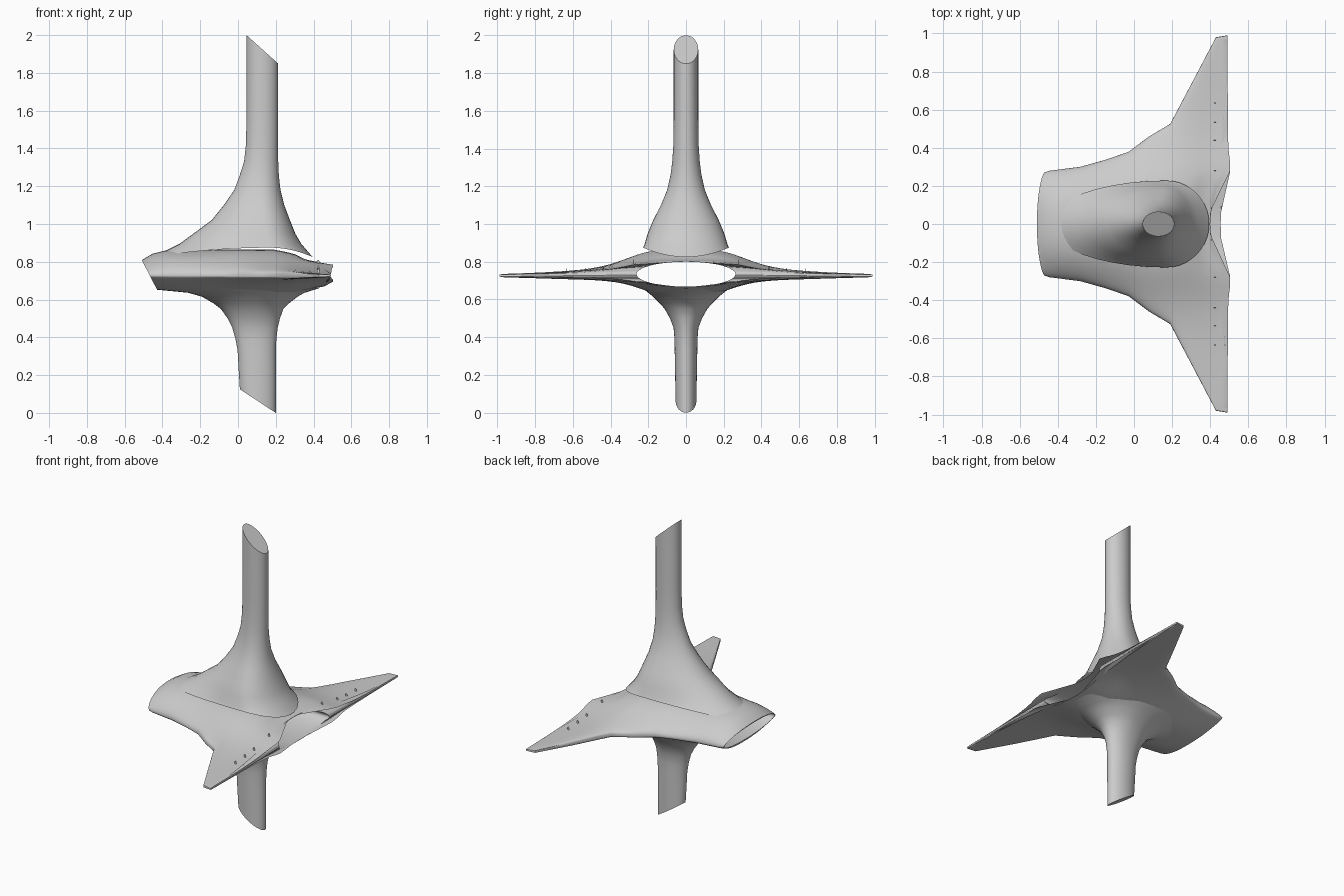
import bpy, bmesh, math

if "Cube" in bpy.data.objects:
    bpy.data.objects.remove(bpy.data.objects["Cube"])

def interp(x, pts):
    """Piecewise linear lookup in (x, value) pairs."""
    if x <= pts[0][0]:
        return pts[0][1]
    for (a, va), (b, vb) in zip(pts, pts[1:]):
        if x <= b:
            return va + (vb - va) * (x - a) / (b - a)
    return pts[-1][1]

def loft(name, rings, cap_first=False, cap_last=False, closed=False):
    bm = bmesh.new()
    vs = [[bm.verts.new(p) for p in r] for r in rings]
    n = len(vs[0])
    pairs = list(zip(vs, vs[1:]))
    if closed:
        pairs.append((vs[-1], vs[0]))
    for a, b in pairs:
        for i in range(n):
            j = (i + 1) % n
            bm.faces.new((a[i], a[j], b[j], b[i]))
    if cap_first:
        bm.faces.new(vs[0])
    if cap_last:
        bm.faces.new(vs[-1])
    bmesh.ops.recalc_face_normals(bm, faces=bm.faces)
    me = bpy.data.meshes.new(name)
    bm.to_mesh(me)
    bm.free()
    ob = bpy.data.objects.new(name, me)
    bpy.context.collection.objects.link(ob)
    bpy.ops.object.select_all(action='DESELECT')
    ob.select_set(True)
    bpy.context.view_layer.objects.active = ob
    bpy.ops.object.shade_smooth_by_angle(angle=math.radians(40))
    return ob

# Winged hull: planform, crown height, keel depth and wing thickness along x
WIDTH = [(-.51, .272), (-.48, .28), (-.3, .3), (-.15, .337), (-.03, .378),
         (.08, .46), (.19, .525), (.43, .98), (.49, .99)]
CROWN = [(-.51, .065), (-.44, .098), (-.37, .115), (-.1, .12), (.2, .12), (.4, .075), (.49, .07)]
KEEL = [(-.51, .056), (-.2, .08), (.2, .085), (.4, .06), (.49, .05)]
EDGE = [(-.51, 2), (-.1, 2.2), (.19, 4), (.43, 10)]
THICK = [(.3, 1), (.49, .35)]
REAR_TOP = [(0, .4), (.1, .405), (.2, .43), (.24, .46), (.28, .51), (.4, .495), (.9, .49)]
REAR_BOTTOM = [(0, .455), (.2, .46), (.24, .47), (.28, .51), (.4, .495), (.9, .49)]
SEG = 112

def hull_z(x, y, top):
    w = interp(x, WIDTH)
    e = interp(x, EDGE)
    close = max(0, 1 - min(1, abs(y) / w) ** e) ** (1 / e)
    t = interp(x, THICK)
    if top:
        h = .018 * t + interp(x, CROWN) / (1 + (y / .36) ** 4)
    else:
        h = -.018 * t - interp(x, KEEL) / (1 + (y / .27) ** 4)
    return .726 + h * close

def end_shift(x, y, z, top):
    # raked intake lip and scalloped rear lip
    front = max(0, min(1, (-.15 - x) / .36))
    rear = max(0, min(1, (x - .3) / .19))
    lip = interp(abs(y), REAR_TOP if top else REAR_BOTTOM)
    return (x + front * .08 * (.81 - z) / .155 + rear * (lip - .49), y, z)

outer, inner = [], []
stations = [-.51, -.495, -.48, -.44, -.4, -.37, -.3, -.22, -.15, -.09, -.03, .03, .08,
            .13, .19, .23, .27, .31, .35, .39, .43, .46, .49]
for x in stations:
    ro, ri = [], []
    for k in range(SEG):
        a = 2 * math.pi * k / SEG
        top = math.sin(a) >= 0
        y = interp(x, WIDTH) * math.cos(a)
        ro.append(end_shift(x, y, hull_z(x, y, top), top))
        ri.append(end_shift(x, .262 * math.cos(a), .734 + .066 * math.sin(a), top))
    outer.append(ro)
    inner.append(ri)
loft("winged_hull", outer + inner[::-1], closed=True)

# Masts: stations of (z, front x, rear x, widest x, half width)
def mast_ring(z, xf, xr, xc, hw, zfun=None, n=40):
    ring = []
    for k in range(n):
        a = 2 * math.pi * k / n
        c = math.cos(a)
        x = xc + c * ((xr - xc) if c > 0 else (xc - xf))
        y = hw * math.sin(a)
        ring.append((x, y, zfun(x, y) if zfun else z))
    return ring

upper = [mast_ring(0, -.45, .395, .17, .228, lambda x, y: .825 + .05 * (y / .228) ** 2)]
upper += [mast_ring(*s) for s in [
    (.895, -.31, .335, .16, .219), (.95, -.235, .303, .15, .203),
    (1.02, -.14, .275, .14, .174), (1.1, -.075, .245, .13, .133), (1.18, -.02, .225, .125, .1),
    (1.26, .01, .216, .125, .082), (1.33, .032, .213, .125, .073), (1.42, .042, .212, .127, .067),
    (1.55, .045, .212, .128, .065)]]
upper.append(mast_ring(0, .045, .212, .128, .065, lambda x, y: 2 - (x - .045) * .9))
loft("upper_mast", upper, cap_last=True)

lower = [mast_ring(*s) for s in [
    (.66, -.36, .43, .1, .23), (.635, -.26, .35, .1, .2), (.615, -.19, .315, .1, .175),
    (.58, -.13, .27, .1, .14), (.55, -.09, .24, .1, .113), (.5, -.055, .222, .1, .085),
    (.45, -.03, .21, .1, .066), (.39, -.013, .203, .1, .061), (.33, -.002, .2, .1, .06),
    (.22, .004, .2, .103, .058)]]
lower.append(mast_ring(0, .01, .2, .105, .055, lambda x, y: .125 - (x - .01) * .658))
loft("lower_mast", lower, cap_last=True)

# Small blades standing on the wing tops
for side in (1, -1):
    for i, y in enumerate((.28, .44, .535, .635)):
        z = hull_z(.42, y, True)
        rings = [[(.425 + px * s, side * y + py * s, z + dz)
                  for px, py in ((-.008, 0), (0, .002), (.008, 0), (0, -.002))]
                 for dz, s in ((-.012, .5), (.006, 1), (.02, .3))]
        loft(f"wing_blade_{'left' if side > 0 else 'right'}_{i + 1}", rings, True, True)
